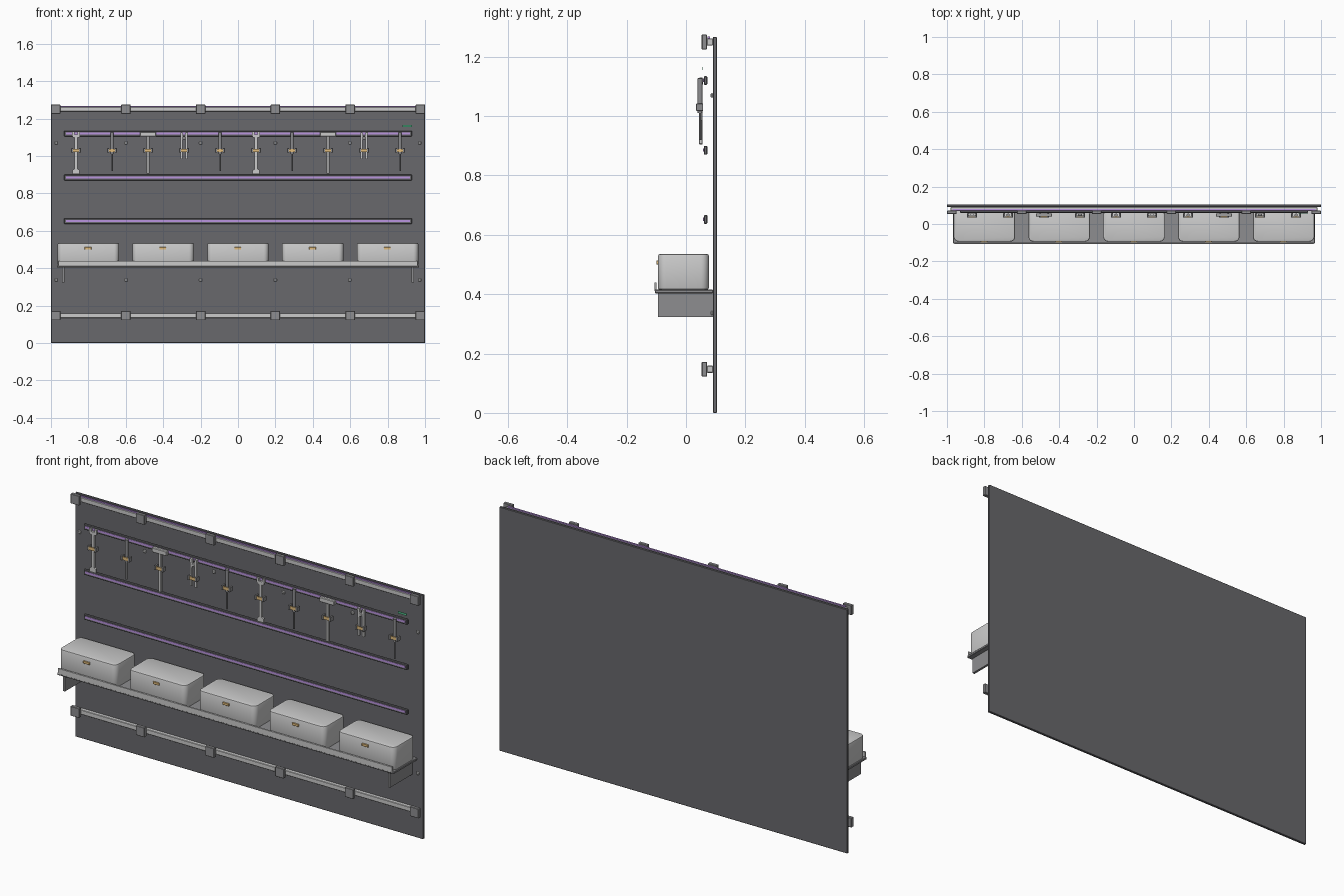
import bpy, bmesh
from mathutils import Matrix

if "Cube" in bpy.data.objects:
    bpy.data.objects.remove(bpy.data.objects["Cube"])


def material(name, rgb):
    m = bpy.data.materials.new(name)
    m.diffuse_color = (*rgb, 1)
    m.use_nodes = True
    m.node_tree.nodes["Principled BSDF"].inputs["Base Color"].default_value = m.diffuse_color
    return m


DARK = material("dark_grey", (0.14, 0.14, 0.15))
MID = material("mid_grey", (0.27, 0.27, 0.28))
LIGHT = material("light_grey", (0.6, 0.6, 0.6))
GOLD = material("gold", (0.75, 0.5, 0.2))
PURPLE = material("purple", (0.5, 0.3, 0.75))
GREEN = material("green", (0.1, 0.6, 0.3))


def finish(name, bm, mat):
    me = bpy.data.meshes.new(name)
    bm.to_mesh(me)
    bm.free()
    ob = bpy.data.objects.new(name, me)
    bpy.context.collection.objects.link(ob)
    if mat:
        me.materials.append(mat)
    return ob


def box(name, x, y, z, mat=None, bevel=0.0, segs=1):
    """Box from (min, max) pairs, with optional edge bevel."""
    bm = bmesh.new()
    bmesh.ops.create_cube(bm, size=1)
    for v in bm.verts:
        v.co = [(a + b) / 2 + c * (b - a) for (a, b), c in zip((x, y, z), v.co)]
    if bevel:
        bmesh.ops.bevel(bm, geom=bm.edges[:], offset=bevel, segments=segs,
                        affect='EDGES', profile=0.5)
    return finish(name, bm, mat)


def centred(name, cx, w, y, z, mat=None, bevel=0.0):
    return box(name, (cx - w / 2, cx + w / 2), y, z, mat, bevel)


def cylinder(name, x, y, z0, z1, r1, r2, mat, sides=16):
    bm = bmesh.new()
    bmesh.ops.create_cone(bm, cap_ends=True, segments=sides, radius1=r1, radius2=r2,
                          depth=z1 - z0, matrix=Matrix.Translation((x, y, (z0 + z1) / 2)))
    ob = finish(name, bm, mat)
    smooth(ob)
    return ob


def smooth(ob):
    bpy.ops.object.select_all(action='DESELECT')
    ob.select_set(True)
    bpy.context.view_layer.objects.active = ob
    bpy.ops.object.shade_smooth_by_angle()


def prism(name, cx, pts, y0, y1, mat):
    """Extrude an x/z outline along y."""
    bm = bmesh.new()
    f = bm.faces.new([bm.verts.new((cx + px, y0, pz)) for px, pz in pts])
    r = bmesh.ops.extrude_face_region(bm, geom=[f])
    for v in r['geom']:
        if isinstance(v, bmesh.types.BMVert):
            v.co.y = y1
    bmesh.ops.recalc_face_normals(bm, faces=bm.faces[:])
    return finish(name, bm, mat)


# back panel
box("back_panel", (-1, 1), (0.091, 0.104), (0, 1.267), DARK, 0.002)

# mounting rails with clamp blocks
COLS = (-0.975, -0.6, -0.2, 0.2, 0.6, 0.975)
for zc in (1.25, 0.147):
    box("mounting_rail", (-0.98, 0.98), (0.07, 0.091), (zc - 0.012, zc + 0.012), LIGHT, 0.002)
    for cx in COLS:
        centred("clamp_block", cx, 0.05, (0.053, 0.071), (zc - 0.025, zc + 0.025), MID, 0.002)
box("top_light_strip", (-0.97, 0.97), (0.073, 0.081), (1.262, 1.268), PURPLE)

# panel screws
for zc in (1.07, 0.337):
    for cx in COLS:
        centred("panel_screw", cx * 0.997, 0.016, (0.083, 0.092), (zc - 0.008, zc + 0.008), LIGHT, 0.003)

# tool rails with light strips
for zc in (1.12, 0.885, 0.652):
    box("tool_rail", (-0.93, 0.93), (0.06, 0.072), (zc - 0.015, zc + 0.015), DARK, 0.003)
    box("rail_light_strip", (-0.92, 0.92), (0.058, 0.061), (zc - 0.005, zc + 0.006), PURPLE)

# status light
box("status_light", (0.88, 0.93), (0.055, 0.058), (1.156, 1.166), GREEN)


# hanging tools
def wrench(x):
    half = [(-0.008, 0.93), (-0.018, 0.925), (-0.018, 0.905)]
    top = [(0.018, 1.10), (0.021, 1.108), (0.021, 1.13), (0.009, 1.13), (0.009, 1.115)]
    right = [(-a, b) for a, b in half[::-1]] + [(0.008, 1.098)] + top
    pts = right + [(-a, b) for a, b in right[::-1]]
    prism("wrench", x, pts, 0.045, 0.056, LIGHT)


def screwdriver(x):
    cylinder("screwdriver_handle", x, 0.0475, 1.01, 1.127, 0.008, 0.0085, MID)
    cylinder("screwdriver_shaft", x, 0.0475, 0.92, 1.012, 0.004, 0.004, MID, 12)


def hammer(x):
    centred("hammer_head", x, 0.086, (0.039, 0.057), (1.104, 1.129), LIGHT, 0.003)
    centred("hammer_handle", x, 0.016, (0.044, 0.056), (0.905, 1.106), LIGHT, 0.002)


def pliers(x):
    for s in (-1, 1):
        pts = [(s * px, pz) for px, pz in ((0.009, 0.985), (0.019, 0.985), (0.019, 1.09),
               (0.02, 1.127), (0.008, 1.127), (0.004, 1.10), (0.009, 1.08))]
        prism("pliers_arm", x, pts, 0.044, 0.056, LIGHT)
    centred("pliers_pivot", x, 0.018, (0.042, 0.056), (1.088, 1.104), LIGHT, 0.003)


KINDS = (wrench, screwdriver, hammer, pliers, screwdriver)
for i in range(10):
    x = -0.866 + i * 0.1925
    KINDS[i % 5](x)
    # holding clip: two cheeks and a gold band
    for s in (-1, 1):
        centred("clip_cheek", x + s * 0.021, 0.01, (0.034, 0.058), (1.018, 1.042), MID, 0.001)
    centred("clip_band", x, 0.036, (0.035, 0.04), (1.022, 1.038), GOLD)

# shelf with front lip and end brackets
box("shelf", (-0.967, 0.967), (-0.104, 0.091), (0.403, 0.415), MID, 0.002)
box("shelf_lip", (-0.96, 0.96), (-0.106, -0.099), (0.41, 0.44), LIGHT, 0.001)
for s in (-1, 1):
    centred("shelf_bracket", s * 0.934, 0.012, (-0.094, 0.091), (0.323, 0.404), MID)


# storage boxes: rounded upright corners, softened rims
def storage_box(cx):
    bm = bmesh.new()
    bmesh.ops.create_cube(bm, size=1)
    for v in bm.verts:
        v.co = (cx + v.co.x * 0.328, -0.0085 + v.co.y * 0.171, 0.475 + v.co.z * 0.12)
    up = [e for e in bm.edges if abs(e.verts[0].co.z - e.verts[1].co.z) > 0.1]
    bmesh.ops.bevel(bm, geom=up, offset=0.026, segments=5, affect='EDGES', profile=0.5)
    rim = [e for e in bm.edges if abs(e.verts[0].co.z - e.verts[1].co.z) < 0.001]
    bmesh.ops.bevel(bm, geom=rim, offset=0.006, segments=2, affect='EDGES', profile=0.5)
    smooth(finish("storage_box", bm, LIGHT))
    centred("box_latch", cx - 0.002, 0.036, (-0.1, -0.092), (0.5, 0.513), GOLD, 0.001)


for i in range(5):
    storage_box(-0.8 + 0.4 * i)
